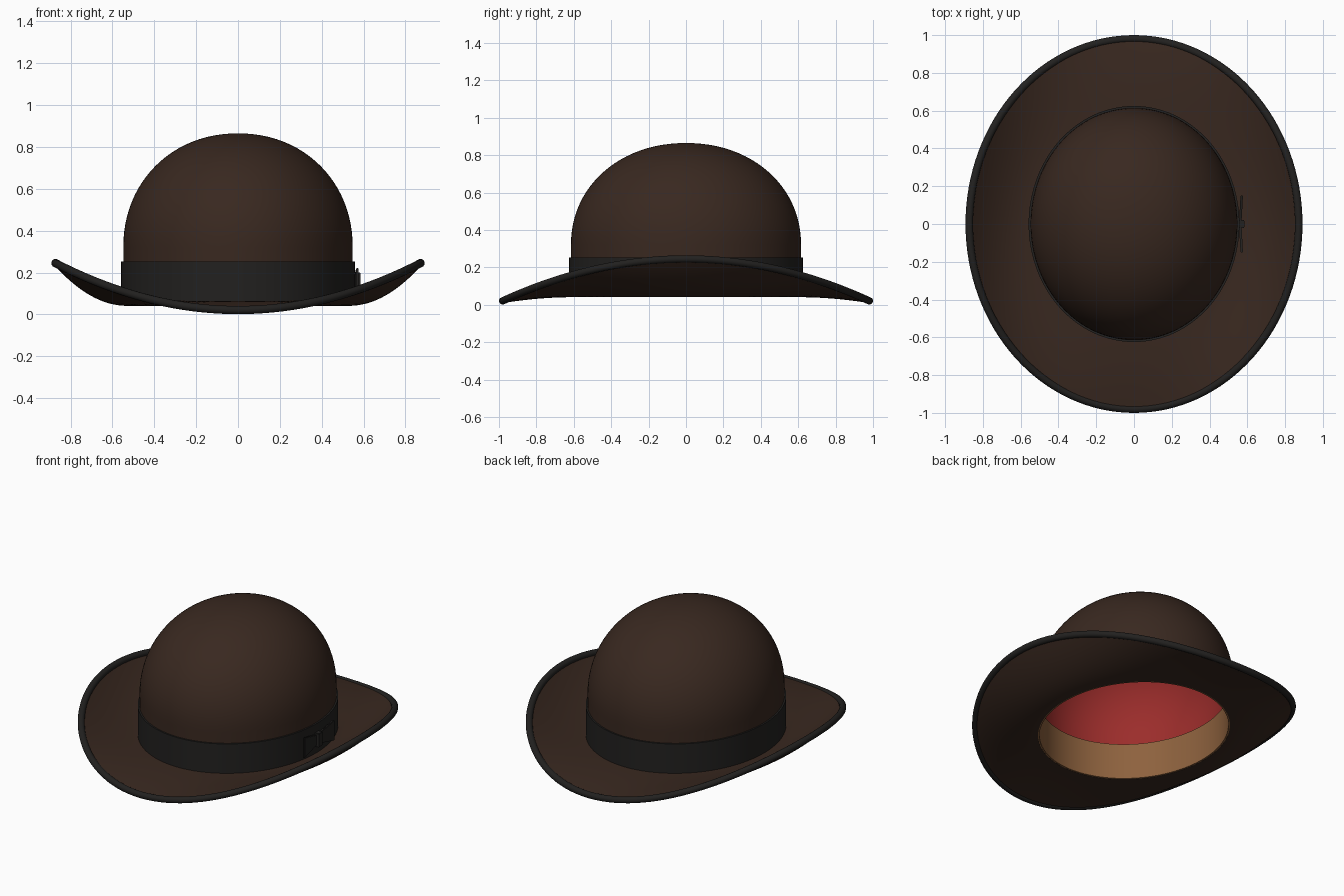
import bpy, bmesh, math
from math import sin, cos, pi

if "Cube" in bpy.data.objects:
    bpy.data.objects.remove(bpy.data.objects["Cube"])

SEG = 128


def material(name, rgb):
    m = bpy.data.materials.new(name)
    m.diffuse_color = (*rgb, 1)
    m.use_nodes = True
    m.node_tree.nodes["Principled BSDF"].inputs["Base Color"].default_value = m.diffuse_color
    return m


FELT = material("brown_felt", (0.040, 0.021, 0.014))
RIBBON = material("black_ribbon", (0.016, 0.015, 0.014))
RED = material("red_lining", (0.33, 0.026, 0.024))
TAN = material("tan_leather", (0.27, 0.122, 0.048))


def finish(bm, name, mat, flip=False):
    bmesh.ops.remove_doubles(bm, verts=bm.verts, dist=1e-5)
    bmesh.ops.recalc_face_normals(bm, faces=bm.faces)
    if flip:
        bmesh.ops.reverse_faces(bm, faces=bm.faces)
    me = bpy.data.meshes.new(name)
    bm.to_mesh(me)
    bm.free()
    ob = bpy.data.objects.new(name, me)
    bpy.context.collection.objects.link(ob)
    me.materials.append(mat)
    bpy.ops.object.select_all(action='DESELECT')
    ob.select_set(True)
    bpy.context.view_layer.objects.active = ob
    bpy.ops.object.shade_smooth_by_angle(angle=math.radians(40))
    return ob


def loft(name, rings, mat, closed=False, flip=False):
    """Oval loft: each ring is (rx, ry, z), z a number or a function of angle."""
    bm = bmesh.new()
    loops = []
    for rx, ry, z in rings:
        loop = []
        for i in range(SEG):
            a = 2 * pi * i / SEG
            h = z(a) if callable(z) else z
            loop.append(bm.verts.new((rx * cos(a), ry * sin(a), h)))
        loops.append(loop)
    pairs = list(zip(loops, loops[1:]))
    if closed:
        pairs.append((loops[-1], loops[0]))
    for lo, hi in pairs:
        for i in range(SEG):
            j = (i + 1) % SEG
            bm.faces.new((lo[i], lo[j], hi[j], hi[i]))
    return finish(bm, name, mat, flip)


def dome(rx, ry, z0, z1, top, n=24):
    """Straight wall from z0 to z1, then a slightly squared dome up to top."""
    rings = [(rx, ry, z0), (rx, ry, z1)]
    for k in range(1, n + 1):
        a = pi / 2 * k / n
        r = max(cos(a), 1e-7) ** 0.96
        rings.append((rx * r, ry * r, z1 + (top - z1) * sin(a) ** 0.96))
    return rings


def edge(a):
    # brim edge height: rolled up at the sides, dipped front and back
    return 0.021 + 0.224 * cos(a) ** 2


def brim_ring(t, off):
    return (0.53 + 0.345 * t, 0.592 + 0.388 * t,
            lambda a: 0.053 + (edge(a) - 0.053) * t ** 2 + off)


# Crown and inner lining
loft("crown", dome(0.548, 0.615, 0.05, 0.32, 0.865), FELT)
loft("lining", dome(0.529, 0.592, 0.05, 0.31, 0.845), RED, flip=True)

# Curled brim with thickness
steps = [k / 16 for k in range(17)]
loft("brim", [brim_ring(t, 0.012) for t in steps]
     + [brim_ring(t, -0.012) for t in reversed(steps)], FELT, closed=True)

# Rounded binding along the brim edge
R = 0.02
loft("brim_binding",
     [(0.872 + R * cos(b), 0.98 + R * cos(b), lambda a, b=b: edge(a) + R * sin(b))
      for b in [2 * pi * k / 14 for k in range(14)]], RIBBON, closed=True)

# Hat band around the crown
loft("hat_band", [(0.543, 0.610, 0.05), (0.558, 0.625, 0.05),
                  (0.558, 0.625, 0.253), (0.543, 0.610, 0.253)], RIBBON, closed=True)

# Leather sweatband inside the opening
loft("sweatband", [(0.521, 0.583, 0.042), (0.530, 0.592, 0.042),
                   (0.530, 0.592, 0.27), (0.521, 0.583, 0.27)], TAN, closed=True)


def prism(name, outline, x0, x1, mat):
    """Extrude a (y, z, lean) outline between two x values, with bevelled edges."""
    bm = bmesh.new()
    f = bm.faces.new([bm.verts.new((x0 + l, y, z)) for y, z, l in outline])
    out = bmesh.ops.extrude_face_region(bm, geom=[f])
    new = [v for v in out["geom"] if isinstance(v, bmesh.types.BMVert)]
    bmesh.ops.translate(bm, verts=new, vec=(x1 - x0, 0, 0))
    bmesh.ops.bevel(bm, geom=bm.edges[:], offset=0.003, segments=2, affect='EDGES')
    return finish(bm, name, mat)


# Flat bow on the right side: two flared wings and a knot
for side, label in ((-1, "front"), (1, "back")):
    prism(f"bow_wing_{label}",
          [(side * 0.005, 0.125, 0), (side * 0.152, 0.09, 0.008),
           (side * 0.152, 0.222, 0.008), (side * 0.005, 0.187, 0)],
          0.556, 0.569, RIBBON)
prism("bow_knot", [(-0.02, 0.112, 0), (0.02, 0.112, 0), (0.02, 0.2, 0), (-0.02, 0.2, 0)],
      0.553, 0.586, RIBBON)
